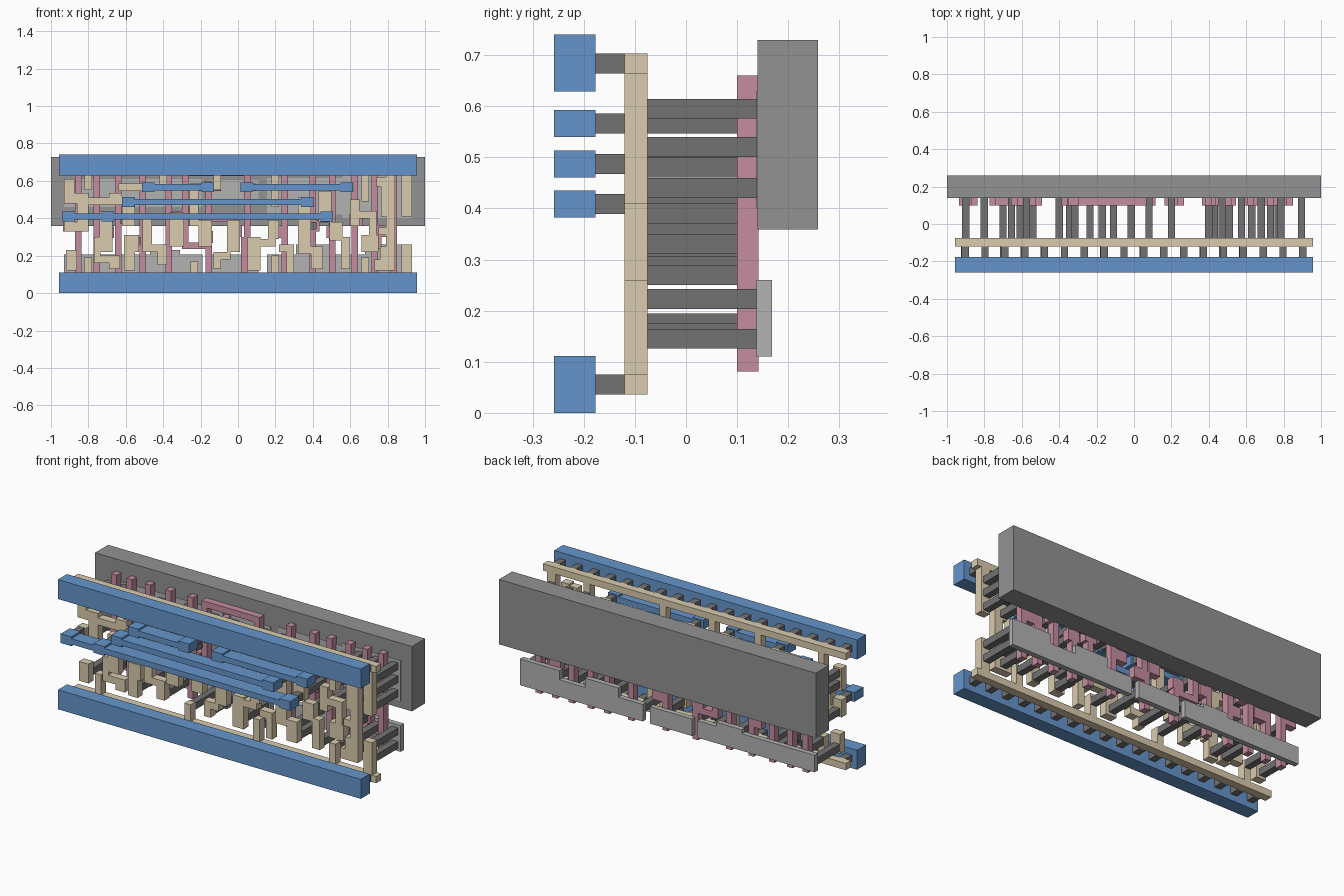
import bpy, bmesh

C = 0.0195          # half width of a square contact


def layer(name, rects, y0, y1, color=None):
    """Merge x/z rectangles (x0, x1, z0, z1) into one slab spanning y0..y1."""
    rects = [tuple(round(v, 4) for v in r) for r in rects]
    xs = sorted({v for r in rects for v in r[:2]})
    zs = sorted({v for r in rects for v in r[2:]})
    bm = bmesh.new()
    grid = {}

    def vert(i, j):
        if (i, j) not in grid:
            grid[i, j] = bm.verts.new((xs[i], y0, zs[j]))
        return grid[i, j]

    for i in range(len(xs) - 1):
        for j in range(len(zs) - 1):
            cx, cz = (xs[i] + xs[i + 1]) / 2, (zs[j] + zs[j + 1]) / 2
            if any(a < cx < b and c < cz < d for a, b, c, d in rects):
                bm.faces.new([vert(i, j), vert(i + 1, j), vert(i + 1, j + 1), vert(i, j + 1)])
    top = bmesh.ops.extrude_face_region(bm, geom=bm.faces[:], use_keep_orig=True)["geom"]
    for v in top:
        if isinstance(v, bmesh.types.BMVert):
            v.co.y = y1
    bmesh.ops.recalc_face_normals(bm, faces=bm.faces[:])
    bmesh.ops.dissolve_limit(bm, angle_limit=0.01, verts=bm.verts[:], edges=bm.edges[:])
    mesh = bpy.data.meshes.new(name)
    bm.to_mesh(mesh)
    bm.free()
    obj = bpy.data.objects.new(name, mesh)
    bpy.context.collection.objects.link(obj)
    if color:
        mat = bpy.data.materials.new(name + "_material")
        mat.diffuse_color = (*color, 1)
        mesh.materials.append(mat)
    return obj


def pads(points, hx=C, hz=C):
    return [(x - hx, x + hx, z - hz, z + hz) for x, z in points]


PINK, TAN, BLUE = (0.56, 0.27, 0.35), (0.70, 0.60, 0.42), (0.13, 0.30, 0.60)
DARK, LIGHT, GREY = (0.17, 0.17, 0.17), (0.45, 0.45, 0.45), (0.29, 0.29, 0.29)

# Well block and diffusion plates at the back
layer("well_block", [(-1, 1, 0.359, 0.729)], 0.14, 0.258, GREY)
layer("lower_diffusion_plates", [
    (-0.93, -0.19, 0.11, 0.207), (-0.47, -0.31, 0.207, 0.23),
    (-0.155, 0.11, 0.11, 0.207),
    (0.155, 0.93, 0.11, 0.207), (0.31, 0.52, 0.207, 0.26), (0.68, 0.93, 0.207, 0.26)],
    0.138, 0.168, LIGHT)
layer("upper_diffusion_plates", [
    (-0.93, -0.19, 0.46, 0.61), (-0.155, 0.11, 0.50, 0.605),
    (0.155, 0.56, 0.42, 0.615), (0.56, 0.93, 0.40, 0.63)], 0.138, 0.168, LIGHT)

# Contact positions (x, z)
lower_contacts = [(-0.9, 0.155), (-0.8, 0.165), (-0.655, 0.155), (-0.58, 0.155), (-0.40, 0.175),
                  (-0.235, 0.145), (-0.11, 0.155), (0.08, 0.155), (0.2, 0.155), (0.43, 0.155),
                  (0.43, 0.223), (0.575, 0.155), (0.68, 0.155), (0.785, 0.155), (0.785, 0.223),
                  (0.895, 0.145), (0.895, 0.223)]
upper_contacts = [(-0.9, 0.515), (-0.9, 0.58), (-0.8, 0.58), (-0.575, 0.566), (-0.655, 0.51),
                  (-0.40, 0.58), (-0.235, 0.566), (-0.11, 0.566), (0.08, 0.566), (0.2, 0.566),
                  (0.2, 0.48), (0.47, 0.52), (0.575, 0.566), (0.68, 0.595), (0.68, 0.52),
                  (0.785, 0.44), (0.785, 0.52), (0.785, 0.595), (0.895, 0.44),
                  (0.895, 0.52), (0.895, 0.595)]
gate_contacts = [(-0.9, 0.36), (-0.7, 0.325), (-0.61, 0.39), (-0.54, 0.28), (-0.345, 0.325),
                 (-0.315, 0.409), (-0.17, 0.30), (-0.015, 0.33), (0.08, 0.27), (0.2, 0.325),
                 (0.40, 0.36), (0.47, 0.409), (0.51, 0.325), (0.63, 0.39), (0.73, 0.27), (0.77, 0.33)]

# Gate strips with contact pads
full = [-0.853, -0.755, -0.64, -0.51, -0.37, 0.25, 0.40, 0.505, 0.625, 0.73, 0.832]
gates = [(x - 0.0173, x + 0.0173, 0.081, 0.66) for x in full]
gates += [(-0.30, 0.067, 0.625, 0.66), (-0.30, -0.265, 0.235, 0.625), (0.032, 0.067, 0.30, 0.625),
          (-0.30, -0.14, 0.235, 0.27), (-0.175, -0.14, 0.081, 0.32), (0.015, 0.05, 0.081, 0.27),
          (0.015, 0.11, 0.24, 0.30), (-0.175, -0.14, 0.40, 0.60), (-0.175, -0.015, 0.38, 0.415),
          (0.73, 0.832, 0.30, 0.36)]
layer("gate_strips", gates + pads(gate_contacts, 0.036, 0.031), 0.10, 0.142, PINK)

# Long contact posts
layer("lower_contact_posts", pads(lower_contacts), -0.075, 0.138, DARK)
layer("upper_contact_posts", pads(upper_contacts), -0.075, 0.138, DARK)
layer("gate_contact_posts", pads(gate_contacts), -0.075, 0.10, DARK)

# Local wiring: supply rails, then routed bars left, centre and right
rails = [(-0.956, 0.956, 0.036, 0.075), (-0.956, 0.956, 0.664, 0.703)]
left = [(-0.93, -0.875, 0.48, 0.61), (-0.93, -0.80, 0.48, 0.535), (-0.93, -0.80, 0.33, 0.38),
        (-0.93, -0.875, 0.38, 0.43), (-0.92, -0.86, 0.12, 0.23), (-0.86, -0.80, 0.33, 0.535),
        (-0.82, -0.78, 0.05, 0.19), (-0.82, -0.78, 0.55, 0.68), (-0.74, -0.67, 0.22, 0.435),
        (-0.82, -0.62, 0.47, 0.51), (-0.69, -0.62, 0.47, 0.535), (-0.69, -0.63, 0.13, 0.20),
        (-0.77, -0.63, 0.16, 0.20), (-0.77, -0.735, 0.16, 0.30), (-0.64, -0.46, 0.545, 0.587),
        (-0.62, -0.55, 0.36, 0.51), (-0.61, -0.53, 0.22, 0.31), (-0.61, -0.55, 0.12, 0.22),
        (-0.51, -0.39, 0.22, 0.26), (-0.51, -0.46, 0.26, 0.40), (-0.43, -0.38, 0.15, 0.26),
        (-0.42, -0.38, 0.55, 0.68), (-0.37, -0.29, 0.25, 0.43)]
centre = [(-0.255, -0.215, 0.05, 0.17), (-0.26, -0.13, 0.545, 0.587), (-0.26, -0.21, 0.36, 0.587),
          (-0.21, -0.14, 0.25, 0.39), (-0.13, -0.09, 0.13, 0.22), (-0.13, -0.04, 0.18, 0.22),
          (-0.13, -0.09, 0.55, 0.68), (-0.06, 0.01, 0.22, 0.39), (0.02, 0.10, 0.545, 0.587),
          (0.05, 0.12, 0.12, 0.30), (0.12, 0.20, 0.25, 0.29), (0.16, 0.22, 0.29, 0.39),
          (0.18, 0.22, 0.05, 0.20), (0.18, 0.22, 0.46, 0.68), (0.22, 0.30, 0.22, 0.26),
          (0.26, 0.30, 0.11, 0.26)]
right = [(0.32, 0.39, 0.21, 0.51), (0.39, 0.455, 0.13, 0.25), (0.43, 0.50, 0.38, 0.545),
         (0.49, 0.56, 0.28, 0.38), (0.55, 0.60, 0.13, 0.30), (0.55, 0.62, 0.545, 0.587),
         (0.60, 0.65, 0.36, 0.50), (0.60, 0.74, 0.40, 0.44), (0.66, 0.70, 0.05, 0.19),
         (0.66, 0.70, 0.49, 0.68), (0.66, 0.75, 0.22, 0.31), (0.70, 0.74, 0.31, 0.44),
         (0.73, 0.84, 0.12, 0.18), (0.75, 0.84, 0.31, 0.35), (0.76, 0.84, 0.18, 0.25),
         (0.79, 0.84, 0.25, 0.63), (0.74, 0.84, 0.57, 0.62), (0.765, 0.79, 0.41, 0.57),
         (0.875, 0.93, 0.05, 0.26), (0.875, 0.93, 0.41, 0.68)]
layer("local_wiring", rails + left + centre + right, -0.12, -0.075, TAN)

# Short posts joining wiring to the front metal, evenly spaced along both rails
rail_posts = [((i - 8.5) * 0.10624, z) for i in range(18) for z in (0.0555, 0.6835)]
bars = [(0.566, (-0.481, -0.163)), (0.566, (0.048, 0.582)),
        (0.487, (-0.587, 0.37)), (0.409, (-0.905, -0.697, 0.475))]
ends = [(x, z) for z, pts in bars for x in pts]
layer("front_posts", pads(rail_posts + ends), -0.177, -0.12, DARK)

# Front metal: thick power rails and slim jumpers with widened ends
layer("power_rails", [(-0.956, 0.956, 0, 0.111), (-0.956, 0.956, 0.629, 0.74)], -0.258, -0.177, BLUE)
jumpers = [(p[0], p[-1], z - 0.0162, z + 0.0162) for z, p in bars]
layer("metal_jumpers", jumpers + pads(ends, 0.0335, 0.0265), -0.258, -0.177, BLUE)
